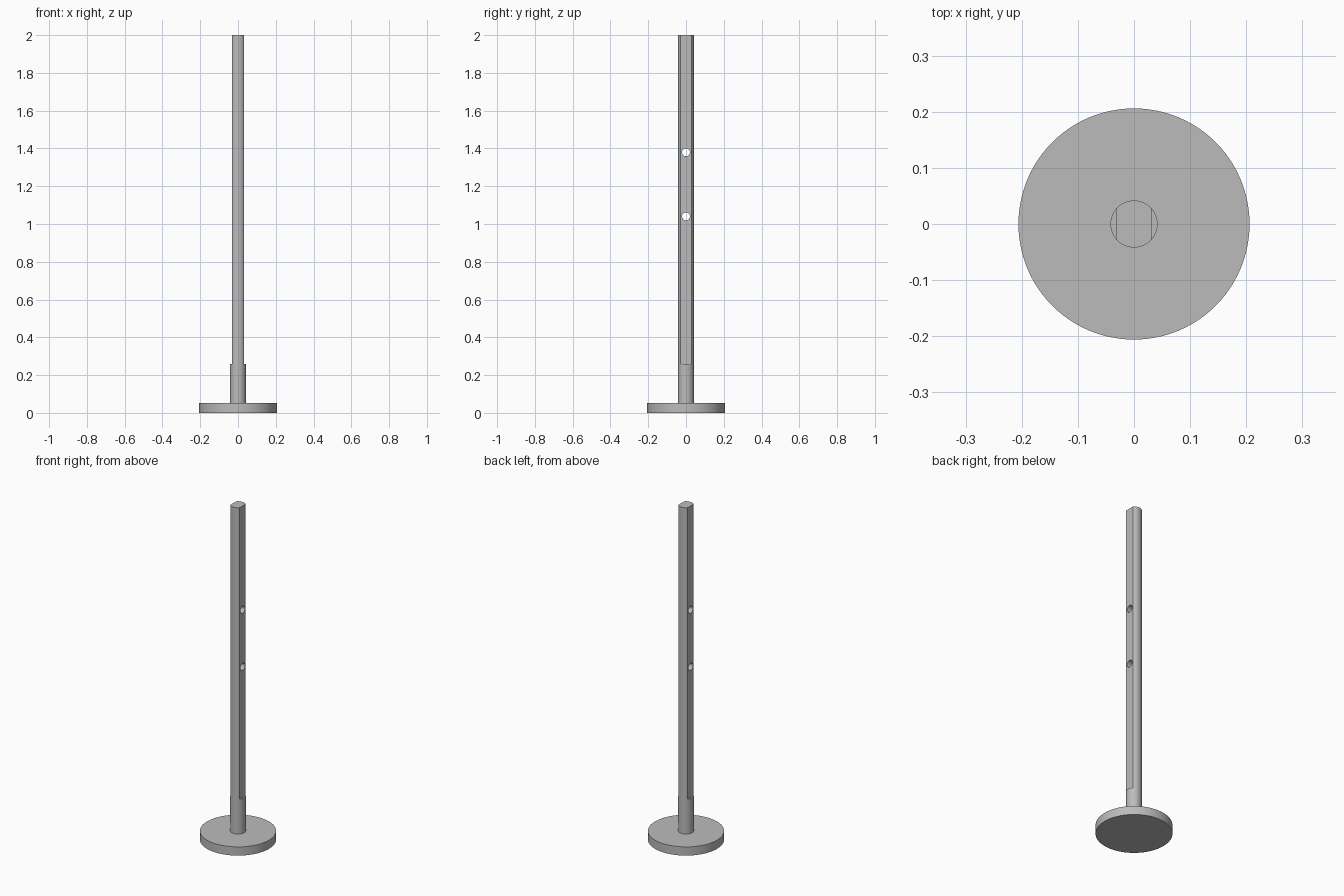
import bpy
import math

BASE_R, BASE_H = 0.206, 0.052
ROD_R, TOP = 0.042, 2.0
FLAT_X, FLAT_Z = 0.031, 0.26
HOLE_R, HOLE_HEIGHTS = 0.021, (1.04, 1.38)

cube = bpy.data.objects.get("Cube")
if cube:
    bpy.data.objects.remove(cube, do_unlink=True)

grey = bpy.data.materials.new("plain grey")
grey.use_nodes = True
colour = (0.5, 0.5, 0.5, 1)
grey.diffuse_color = colour
grey.node_tree.nodes["Principled BSDF"].inputs["Base Color"].default_value = colour


def cylinder(name, radius, z0, z1, sides):
    bpy.ops.mesh.primitive_cylinder_add(
        vertices=sides, radius=radius, depth=z1 - z0, location=(0, 0, (z0 + z1) / 2))
    obj = bpy.context.object
    obj.name = name
    obj.data.materials.append(grey)
    return obj


def cut(target, cutter):
    """Subtract the cutter from the target, then discard it."""
    cutter.hide_render = True
    mod = target.modifiers.new("cut", 'BOOLEAN')
    mod.operation = 'DIFFERENCE'
    mod.solver = 'EXACT'
    mod.object = cutter
    bpy.context.view_layer.objects.active = target
    bpy.ops.object.modifier_apply(modifier=mod.name)
    bpy.data.objects.remove(cutter, do_unlink=True)


def smooth(obj):
    bpy.ops.object.select_all(action='DESELECT')
    obj.select_set(True)
    bpy.context.view_layer.objects.active = obj
    bpy.ops.object.shade_smooth_by_angle(angle=math.radians(25))


# Round foot and upright rod
base = cylinder("base_disc", BASE_R, 0, BASE_H, 96)
rod = cylinder("upright_rod", ROD_R, BASE_H, TOP, 64)

# Flats milled along both sides, leaving a round collar at the bottom
for side in (-1, 1):
    bpy.ops.mesh.primitive_cube_add(size=1, location=(side * (FLAT_X + 0.1), 0, FLAT_Z + 1))
    block = bpy.context.object
    block.name = "flat_cutter"
    block.scale = (0.2, 0.2, 2)
    block.data.materials.append(grey)
    cut(rod, block)

# Cross holes through the flats
for height in HOLE_HEIGHTS:
    drill = cylinder("hole_cutter", HOLE_R, -0.1, 0.1, 32)
    drill.location.z = height
    drill.rotation_euler.y = math.pi / 2
    cut(rod, drill)

for part in (base, rod):
    smooth(part)
